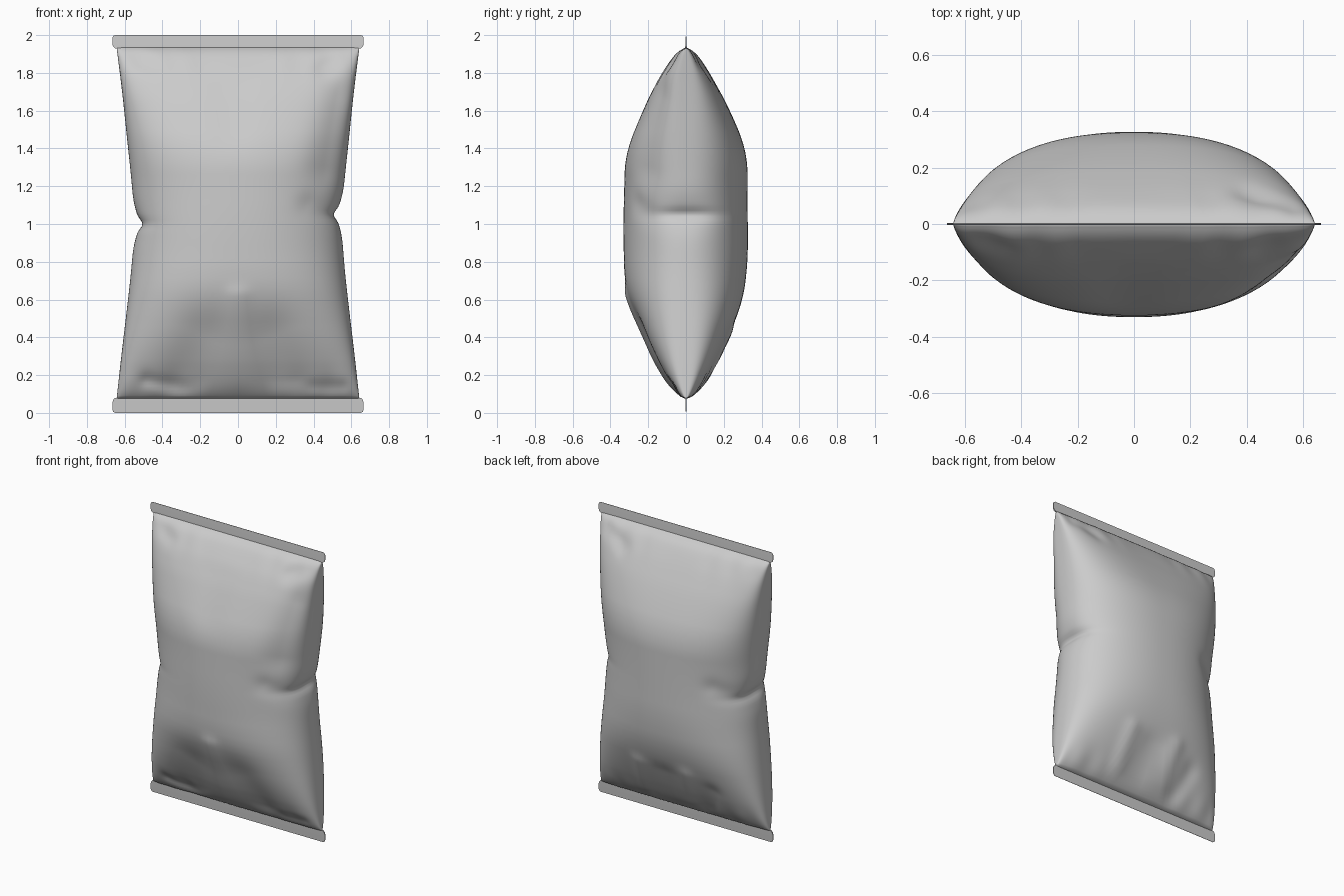
import bpy, bmesh, math
from mathutils import Vector

cube = bpy.data.objects.get("Cube")
if cube:
    bpy.data.objects.remove(cube, do_unlink=True)

foil = bpy.data.materials.new("silver grey foil")
foil.use_nodes = True
GREY = (0.6, 0.6, 0.6, 1)
foil.diffuse_color = GREY
foil.node_tree.nodes["Principled BSDF"].inputs["Base Color"].default_value = GREY

# Height against half width, front depth and back depth
WIDTH = [(.08, .642), (.3, .618), (.6, .582), (.8, .56), (1, .55), (1.2, .56),
         (1.4, .582), (1.7, .613), (1.93, .642)]
FRONT = [(.075, .003), (.085, .03), (.12, .065), (.2, .12), (.35, .205), (.6, .305),
         (.7, .327), (1, .332), (1.38, .322), (1.6, .23), (1.75, .16),
         (1.86, .085), (1.91, .045), (1.935, .003)]
BACK = [(.075, .003), (.085, .03), (.12, .065), (.2, .12), (.35, .2), (.58, .3),
        (.8, .328), (1.38, .325), (1.6, .235), (1.75, .155),
        (1.86, .085), (1.91, .045), (1.935, .003)]

# Folds: side, start (x, z), end (x, z), height, spread
FOLDS = [
    (-1, (-.18, .4), (-.28, .18), -.025, .14),
    (-1, (.18, .4), (.26, .18), -.025, .14),
    (-1, (0, .62), (-.01, .15), .016, .05),
    (-1, (.55, .13), (.4, .13), -.015, .04),
    (-1, (-.48, .17), (-.28, .12), -.015, .04),
    (-1, (-.04, 1.72), (-.04, 1.5), -.008, .1),
    (-1, (.56, 1.65), (.48, 1.3), -.022, .1),
    (-1, (-.56, 1.89), (-.45, 1.84), -.012, .05),
    (-1, (.56, 1.89), (.45, 1.83), -.012, .05),
    (-1, (.5, 1.04), (.38, 1.1), -.012, .06),
    (1, (.2, .42), (.24, .14), .014, .05),
    (1, (.02, .38), (.07, .14), -.016, .06),
    (1, (-.16, .42), (-.11, .14), .014, .05),
    (1, (-.32, .32), (-.26, .14), -.016, .06),
    (1, (.55, 1.88), (.4, 1.8), -.014, .05),
    (1, (-.5, 1.02), (-.38, 1.08), -.012, .06),
]


def lookup(table, z):
    if z <= table[0][0]:
        return table[0][1]
    for (a, va), (b, vb) in zip(table, table[1:]):
        if z <= b:
            return va + (vb - va) * (z - a) / (b - a)
    return table[-1][1]


def smooth_lookup(table, z):
    # Rounded transitions, tighter close to the seals
    reach = max(0, min(.1, .45 * min(z - .075, 1.935 - z)))
    return sum(lookup(table, z + reach * k / 4) for k in range(-4, 5)) / 9


def bump(d, spread):
    return math.exp(-(d / spread) ** 2)


def fold_offset(x, z, side):
    total = 0
    p = Vector((x, z))
    for s, a, b, height, spread in FOLDS:
        if s == side:
            a, b = Vector(a), Vector(b)
            t = max(0, min(1, (p - a).dot(b - a) / (b - a).length_squared))
            total += height * bump((p - a.lerp(b, t)).length, spread)
    return total


def body_point(angle, z):
    c, s = math.cos(angle), math.sin(angle)
    side = 1 if s > 0 else -1
    depth = smooth_lookup(BACK if side > 0 else FRONT, z)
    # Rounded section at the belly, boxier towards the seals
    power = 2 / (2.2 + 2.2 * (abs(z - 1) / .93) ** 2.5)
    x = smooth_lookup(WIDTH, z) * math.copysign(abs(c) ** power, c)
    y = depth * side * abs(s) ** power
    # Pinched dent in each side edge
    pinch_z = 1.05 if c > 0 else 1.0
    dent = .022 * bump(z - pinch_z, .03) + .025 * bump(z - pinch_z, .09)
    x -= math.copysign(dent * bump(y, .17), c) * min(1, abs(c) * 1.4)
    # Creases, fading out at the edges and the seals
    fade = min(1, abs(s) * 1.6) * min(1, depth / .1)
    y += side * fold_offset(x, z, side) * fade
    # Small gathers running out of the seals
    seal_gap = min(z - .075, 1.935 - z)
    y += side * fade * .005 * math.sin(38 * x + side) * bump(seal_gap, .12)
    return x, y, z


def finish(bm, name):
    bmesh.ops.recalc_face_normals(bm, faces=bm.faces)
    mesh = bpy.data.meshes.new(name)
    bm.to_mesh(mesh)
    bm.free()
    mesh.materials.append(foil)
    obj = bpy.data.objects.new(name, mesh)
    bpy.context.collection.objects.link(obj)
    bpy.ops.object.select_all(action='DESELECT')
    obj.select_set(True)
    bpy.context.view_layer.objects.active = obj
    bpy.ops.object.shade_smooth_by_angle(angle=math.radians(50))


# Puffed body, lofted from bottom seal to top seal
SEGMENTS, ROWS = 144, 110
heights = [.075 + 1.86 * i / ROWS for i in range(ROWS + 1)]
heights = sorted(heights + [.08, .085, 1.925, 1.93])
bm = bmesh.new()
rings = [[bm.verts.new(body_point(math.tau * i / SEGMENTS, z)) for i in range(SEGMENTS)]
         for z in heights]
for low, high in zip(rings, rings[1:]):
    for i in range(SEGMENTS):
        j = (i + 1) % SEGMENTS
        bm.faces.new((low[i], low[j], high[j], high[i]))
bm.faces.new(rings[0])
bm.faces.new(rings[-1])
finish(bm, "bag_body")


# Flat crimped seals with softened corners, tapering to a thin outer edge
def seal(name, inner, outer):
    profile = [(0, .65, .004), (.12, .66, .004), (.3, .665, .003),
               (.8, .665, .002), (.94, .66, .001), (1, .65, .001)]
    steps = 40
    bm = bmesh.new()
    rows = []
    for t, half, thick in profile:
        z = inner + (outer - inner) * t
        xs = [half * (2 * i / steps - 1) for i in range(steps + 1)]
        front = [bm.verts.new((x, -thick, z)) for x in xs]
        back = [bm.verts.new((x, thick, z)) for x in reversed(xs)]
        rows.append(front + back)
    for a, b in zip(rows, rows[1:]):
        for i in range(len(a)):
            j = (i + 1) % len(a)
            bm.faces.new((a[i], a[j], b[j], b[i]))
    bm.faces.new(rows[0])
    bm.faces.new(rows[-1])
    finish(bm, name)


seal("bottom_seal", .08, 0)
seal("top_seal", 1.93, 2)
